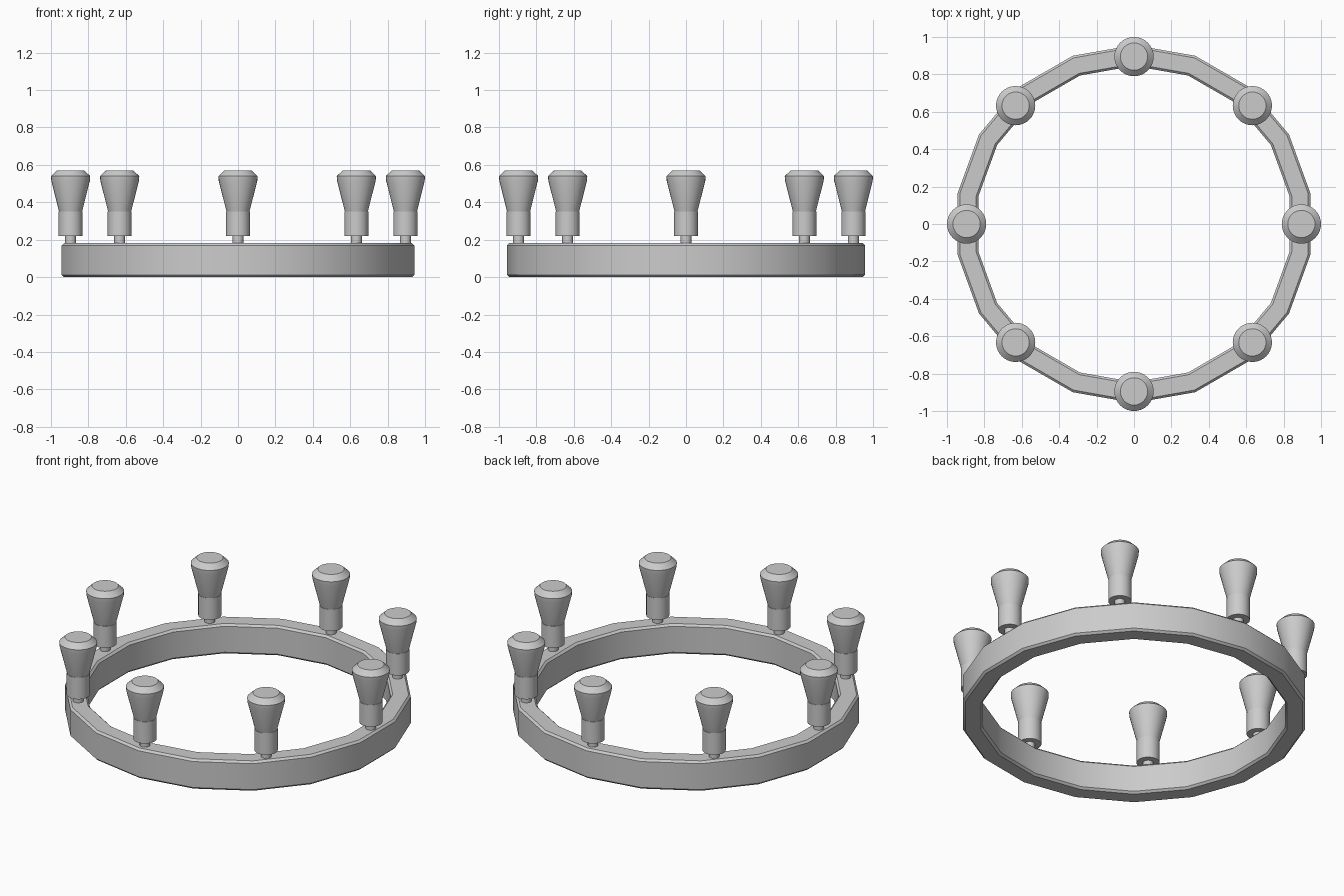
import bpy, bmesh
from math import sin, cos, pi, radians

if "Cube" in bpy.data.objects:
    bpy.data.objects.remove(bpy.data.objects["Cube"])


def lathe(name, profile, sides, start=0.0, closed=False, loc=(0, 0, 0)):
    """Spin an (r, z) profile about z; open profiles get flat caps."""
    bm = bmesh.new()
    rings = []
    for i in range(sides):
        a = start + 2 * pi * i / sides
        rings.append([bm.verts.new((r * cos(a), r * sin(a), z)) for r, z in profile])
    n = len(profile)
    for i in range(sides):
        a, b = rings[i], rings[(i + 1) % sides]
        for j in range(n if closed else n - 1):
            k = (j + 1) % n
            bm.faces.new((a[j], b[j], b[k], a[k]))
    if not closed:
        bm.faces.new([r[0] for r in reversed(rings)])
        bm.faces.new([r[-1] for r in rings])
    bmesh.ops.recalc_face_normals(bm, faces=bm.faces)
    me = bpy.data.meshes.new(name)
    bm.to_mesh(me)
    bm.free()
    ob = bpy.data.objects.new(name, me)
    ob.location = loc
    bpy.context.collection.objects.link(ob)
    bpy.ops.object.select_all(action='DESELECT')
    ob.select_set(True)
    bpy.context.view_layer.objects.active = ob
    bpy.ops.object.shade_smooth_by_angle(angle=radians(30))
    return ob


# 18-sided band with softened edges
ro, ri, h, b = 0.957, 0.845, 0.182, 0.012
band = [(ri + b, 0), (ro - b, 0), (ro, b), (ro, h - b),
        (ro - b, h), (ri + b, h), (ri, h - b), (ri, b)]
lathe("band", band, 18, start=radians(10), closed=True)

# Eight upright finials: peg, collar and flared cup
for i in range(8):
    a = i * pi / 4
    p = (0.895 * cos(a), 0.895 * sin(a), 0)
    lathe(f"peg_{i}", [(0.029, 0.16), (0.029, 0.23)], 24, loc=p)
    lathe(f"collar_{i}", [(0.064, 0.22), (0.064, 0.352)], 32, loc=p)
    lathe(f"cup_{i}", [(0.06, 0.345), (0.062, 0.352), (0.103, 0.515),
                       (0.105, 0.54), (0.073, 0.57)], 32, loc=p)
